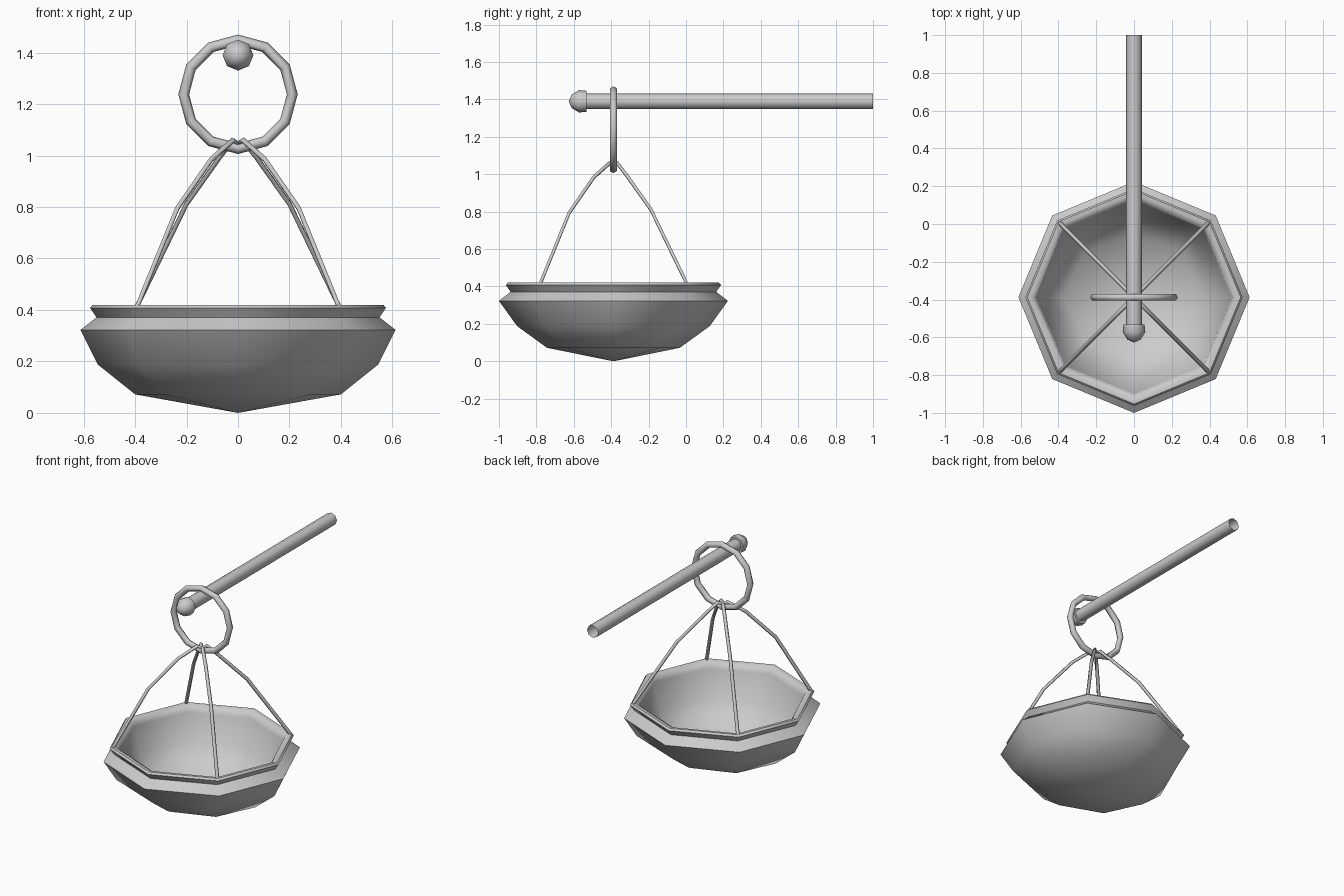
import bpy, bmesh, math
from mathutils import Matrix, Vector

if "Cube" in bpy.data.objects:
    bpy.data.objects.remove(bpy.data.objects["Cube"])

CY = -0.388  # y of the hanging bowl's axis


def finish(name, bm, angle=50):
    bmesh.ops.remove_doubles(bm, verts=bm.verts, dist=0.0005)
    bmesh.ops.recalc_face_normals(bm, faces=bm.faces)
    mesh = bpy.data.meshes.new(name)
    bm.to_mesh(mesh)
    bm.free()
    obj = bpy.data.objects.new(name, mesh)
    bpy.context.collection.objects.link(obj)
    bpy.ops.object.select_all(action='DESELECT')
    obj.select_set(True)
    bpy.context.view_layer.objects.active = obj
    bpy.ops.object.shade_smooth_by_angle(angle=math.radians(angle))
    return obj


def skin(bm, rings, wrap=False):
    """Join successive vertex loops with quads."""
    pairs = list(zip(rings, rings[1:] + rings[:1])) if wrap else list(zip(rings, rings[1:]))
    for a, b in pairs:
        n = len(a)
        for i in range(n):
            j = (i + 1) % n
            vs = list(dict.fromkeys((a[i], a[j], b[j], b[i])))
            if len(vs) > 2:
                bm.faces.new(vs)


def lathe(name, profile, sides, matrix, angle=50):
    """Profile of (rx, ry, z), turned about z and then placed by matrix."""
    bm = bmesh.new()
    rings = []
    for rx, ry, z in profile:
        if rx == 0:
            rings.append([bm.verts.new(matrix @ Vector((0, 0, z)))] * sides)
        else:
            rings.append([bm.verts.new(matrix @ Vector((
                rx * math.cos(math.tau * i / sides),
                ry * math.sin(math.tau * i / sides), z))) for i in range(sides)])
    skin(bm, rings)
    return finish(name, bm, angle)


# Octagonal bowl: outside, rim lip, inside
bowl = [(0, 0, 0), (0.40, 0.355, 0.072), (0.545, 0.515, 0.188), (0.612, 0.612, 0.323),
        (0.55, 0.55, 0.371), (0.575, 0.575, 0.408), (0.565, 0.565, 0.42),
        (0.545, 0.545, 0.42), (0.52, 0.52, 0.405), (0.515, 0.51, 0.375),
        (0.46, 0.44, 0.20), (0.37, 0.335, 0.085), (0, 0, 0.012)]
lathe("bowl", bowl, 8, Matrix.Translation((0, CY, 0)), 52)

# Support rod, open at the back, and its end knob
along_y = Matrix.Translation((0, 0, 1.39)) @ Matrix.Rotation(math.radians(-90), 4, 'X')
lathe("support_rod", [(0.042, 0.042, -0.56), (0.042, 0.042, 1.0)], 8, along_y)
knob = [(0, -0.627), (0.035, -0.612), (0.06, -0.572), (0.056, -0.533), (0, -0.533)]
lathe("rod_knob", [(r, r, y) for r, y in knob], 8, along_y)

# Hanging ring, twelve segments
bm = bmesh.new()
loops = []
for i in range(12):
    a = math.tau * i / 12
    loop = []
    for k in range(6):
        b = math.tau * k / 6
        r = 0.211 + 0.021 * math.cos(b)
        loop.append(bm.verts.new((r * math.cos(a), CY + 0.021 * math.sin(b), 1.238 + r * math.sin(a))))
    loops.append(loop)
skin(bm, loops, wrap=True)
finish("hanging_ring", bm, 70)

# Two wires crossing inside the ring, each from a front corner to the opposite back corner
front_leg = [(0.395, 0.405), (0.236, 0.795), (0.104, 0.985), (0.02, 1.060)]
back_leg = [(0, 1.045), (-0.02, 1.060), (-0.07, 0.995), (-0.20, 0.812), (-0.397, 0.405)]
path = front_leg + back_leg
for side, name in ((1, "right_front_wire"), (-1, "left_front_wire")):
    bm = bmesh.new()
    out = Vector((side, -1, 0))
    pts = [Vector((0, CY, z)) + out * d for d, z in path]
    across = Vector((1, side, 0)).normalized()
    loops = []
    for i, p in enumerate(pts):
        t = (pts[min(i + 1, len(pts) - 1)] - pts[max(i - 1, 0)]).normalized()
        up = t.cross(across).normalized()
        loops.append([bm.verts.new(p + 0.0115 * (across * math.cos(math.tau * k / 4)
                                                + up * math.sin(math.tau * k / 4))) for k in range(4)])
    skin(bm, loops)
    finish(name, bm, 100)
